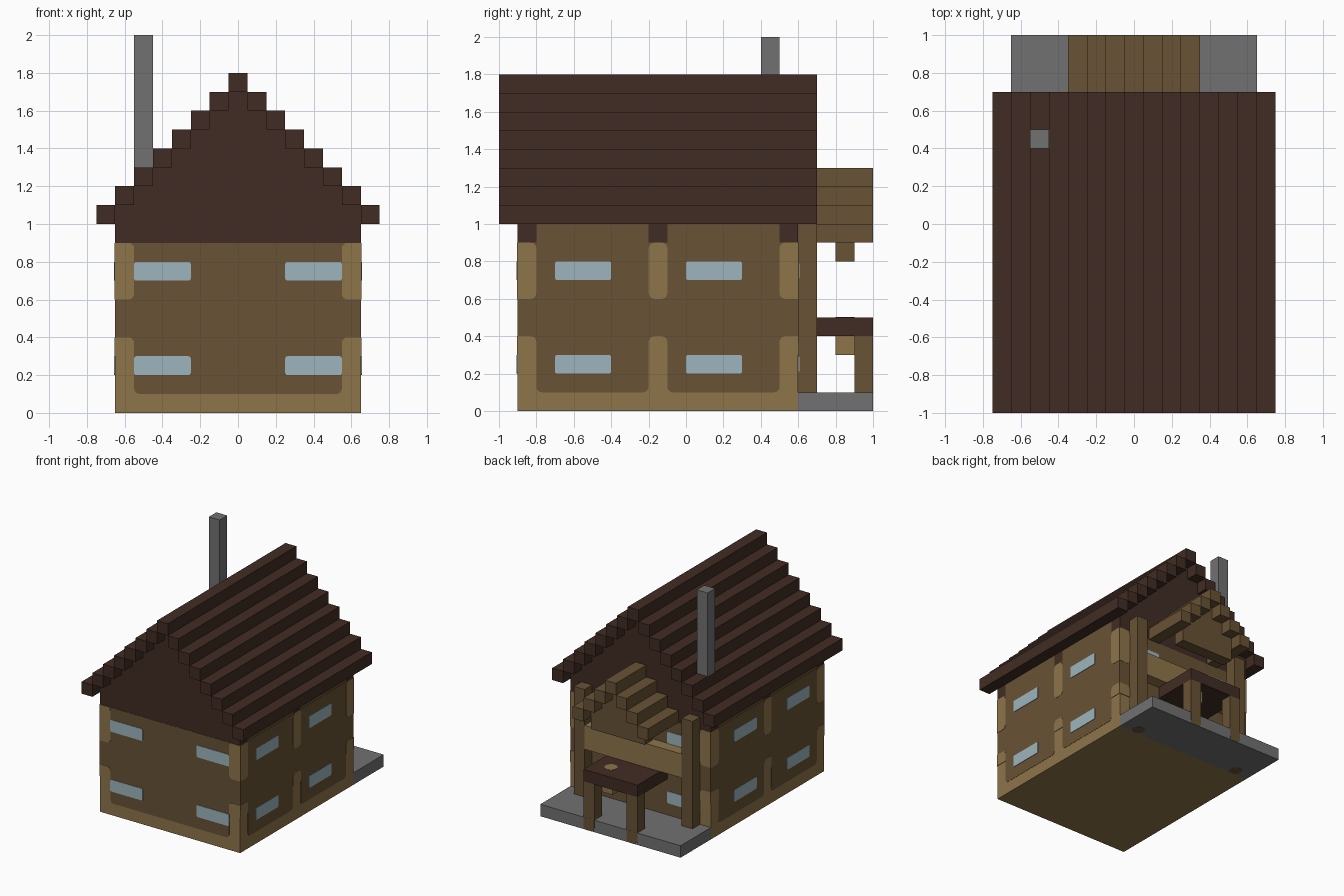
import bpy
import bmesh
import math
from mathutils import Vector

if "Cube" in bpy.data.objects:
    bpy.data.objects.remove(bpy.data.objects["Cube"], do_unlink=True)


def material(name, rgb):
    """Flat material from 0-255 display values."""
    lin = [((c / 255 + 0.055) / 1.055) ** 2.4 for c in rgb] + [1.0]
    m = bpy.data.materials.new(name)
    m.use_nodes = True
    m.diffuse_color = lin
    m.node_tree.nodes["Principled BSDF"].inputs["Base Color"].default_value = lin
    return m


TAN = material("light timber", (142, 117, 74))
BROWN = material("brown planks", (104, 82, 53))
DARK = material("dark roof wood", (65, 44, 35))
GLASS = material("pale window glass", (157, 181, 189))
STONE = material("grey stone", (113, 113, 113))


def finish(name, bm, mat):
    bmesh.ops.recalc_face_normals(bm, faces=bm.faces[:])
    me = bpy.data.meshes.new(name)
    bm.to_mesh(me)
    bm.free()
    me.materials.append(mat)
    ob = bpy.data.objects.new(name, me)
    bpy.context.collection.objects.link(ob)


def boxes(name, mat, *spans):
    """One object from boxes given as (x0, x1, y0, y1, z0, z1)."""
    bm = bmesh.new()
    for x0, x1, y0, y1, z0, z1 in spans:
        for v in bmesh.ops.create_cube(bm, size=1)["verts"]:
            v.co = ((x0 + x1) / 2 + v.co.x * (x1 - x0),
                    (y0 + y1) / 2 + v.co.y * (y1 - y0),
                    (z0 + z1) / 2 + v.co.z * (z1 - z0))
    finish(name, bm, mat)


def plate(name, mat, place, u0, u1, w0, w1, depth, r=0.03, corners="abcd"):
    """Thin plate on a surface; corners a-d (low-left, counter-clockwise) are rounded."""
    bm = bmesh.new()
    outline = []
    for i, (u, w, su, sw) in enumerate(((u0, w0, 1, 1), (u1, w0, -1, 1),
                                        (u1, w1, -1, -1), (u0, w1, 1, -1))):
        if "abcd"[i] not in corners:
            outline.append((u, w))
            continue
        for k in range(5):
            a = math.pi * (1 + i / 2 + k / 8)
            outline.append((u + su * r + r * math.cos(a), w + sw * r + r * math.sin(a)))
    face = bm.faces.new([bm.verts.new(place(u, w, 0)) for u, w in outline])
    shift = Vector(place(0, 0, depth)) - Vector(place(0, 0, 0))
    ext = bmesh.ops.extrude_face_region(bm, geom=[face])["geom"]
    bmesh.ops.translate(bm, vec=shift, verts=[g for g in ext if isinstance(g, bmesh.types.BMVert)])
    finish(name, bm, mat)


def steps(half, count, base):
    """Half width and bottom height of each stair step of a roof."""
    return [(half - 0.1 * i, base + 0.1 * i) for i in range(count)]


def stepped_roof(name, mat, half, count, base, y0, y1):
    spans = []
    for h, z in steps(half, count, base):
        if h < 0.06:
            spans.append((-h, h, y0, y1, z, z + 0.1))
        else:
            spans += [(s * (h - 0.05) - 0.05, s * (h - 0.05) + 0.05, y0, y1, z, z + 0.1) for s in (-1, 1)]
    boxes(name, mat, *spans)


def gable(name, mat, half, count, base, y0, y1):
    spans = [(-half, half, y0, y1, base - 0.1, base)]
    spans += [(-h, h, y0, y1, z, z + 0.1) for h, z in steps(half, count, base)]
    boxes(name, mat, *spans)


# House body, wall tops, roof and gables
boxes("house_body", TAN, (-0.65, 0.65, -0.9, 0.6, 0, 0.9))
boxes("wall_tops", BROWN, (-0.65, 0.65, -0.8, -0.2, 0.9, 1.0), (-0.65, 0.65, -0.1, 0.5, 0.9, 1.0))
stepped_roof("main_roof", DARK, 0.75, 8, 1.0, -1.0, 0.7)
for label, y in (("front", -0.9), ("middle", -0.2), ("back", 0.5)):
    gable(label + "_gable", DARK, 0.65, 7, 1.0, y, y + 0.1)
boxes("chimney", STONE, (-0.55, -0.45, 0.4, 0.5, 1.1, 2.0))

# Wall cladding: planks, timber posts and windows
SIDE_POSTS, END_POSTS = (-0.9, -0.2, 0.5), (-0.65, 0.55)
WALLS = {
    "left": (lambda u, w, d: (0.65 + d, u, w), SIDE_POSTS, (-0.7, 0.0)),
    "right": (lambda u, w, d: (-0.65 - d, u, w), SIDE_POSTS, (-0.7, 0.0)),
    "front": (lambda u, w, d: (u, -0.9 - d, w), END_POSTS, (-0.55, 0.25)),
    "back": (lambda u, w, d: (u, 0.6 + d, w), END_POSTS, (-0.55, 0.25)),
}
for side, (place, posts, windows) in WALLS.items():
    lo, hi = posts[0], posts[-1] + 0.1
    plate(side + "_plank_band", BROWN, place, lo, hi, 0.36, 0.9, 0.002, corners="")
    for a, b in zip(posts, posts[1:]):
        plate(side + "_plank_bay", BROWN, place, a + 0.1, b, 0.1, 0.5, 0.002, corners="ab")
    for p in posts:
        # Outer edges of the corner posts stay square
        left, right = p > lo, p + 0.1 < hi
        top = "d" * left + "c" * right
        plate(side + "_lower_post", TAN, place, p, p + 0.1, 0.3, 0.4, 0.004, corners=top)
        plate(side + "_upper_post", TAN, place, p, p + 0.1, 0.6, 0.9, 0.004,
              corners=top + "a" * left + "b" * right)
    for u in windows:
        for z in (0.2, 0.7):
            plate(side + "_window", GLASS, place, u, u + 0.3, z, z + 0.1, 0.006, r=0.012)

# Porch: slab, tall posts, railing and small roof
boxes("porch_slab", STONE, (-0.65, 0.65, 0.6, 1.0, 0, 0.1))
boxes("porch_posts", BROWN, *[(x - 0.05, x + 0.05, 0.6, 0.7, 0.1, 1.0) for x in (-0.5, 0.5)])
boxes("porch_railing", TAN, (-0.45, 0.45, 0.6, 0.7, 0.5, 0.7))
stepped_roof("porch_roof", BROWN, 0.35, 4, 0.9, 0.6, 1.0)
gable("porch_gable", BROWN, 0.25, 3, 0.9, 0.8, 0.9)

# Canopy on two legs with a small hanging block
boxes("canopy", DARK, (-0.25, 0.25, 0.6, 1.0, 0.4, 0.5))
boxes("canopy_legs", BROWN, *[(x - 0.05, x + 0.05, 0.9, 1.0, 0.1, 0.4) for x in (-0.2, 0.2)])
boxes("hanging_block", TAN, (0.05, 0.15, 0.8, 0.9, 0.3, 0.4))

# Timber ends showing through the canopy and the slab
plate("canopy_peg", TAN, lambda u, w, d: (u, w, 0.5 + d), 0.05, 0.15, 0.8, 0.9, 0.002, r=0.048)
for x in (-0.5, 0.5):
    plate("post_foot", BROWN, lambda u, w, d: (u, w, -d), x - 0.05, x + 0.05, 0.6, 0.7, 0.001, r=0.048)
for x in (-0.2, 0.2):
    plate("leg_foot", BROWN, lambda u, w, d: (u, 1.0 + d, w), x - 0.05, x + 0.05, 0, 0.1, 0.001, corners="ab")
